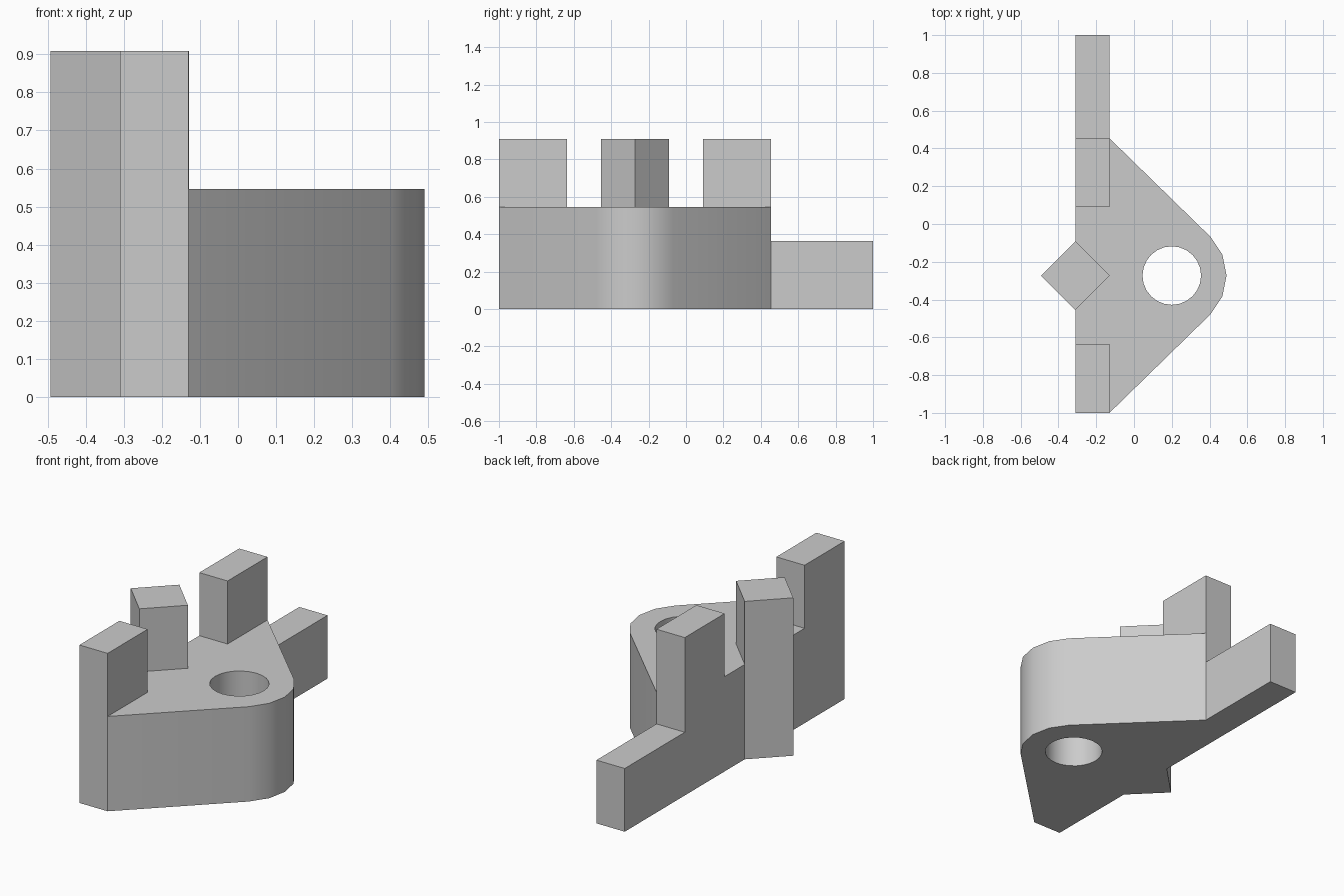
import bpy
import bmesh
from math import cos, sin, pi, radians
from mathutils import Matrix

cube = bpy.data.objects.get("Cube")
if cube:
    bpy.data.objects.remove(cube, do_unlink=True)

# Single grey finish
grey = bpy.data.materials.new("plain grey")
grey.use_nodes = True
colour = (0.6, 0.6, 0.6, 1)
grey.diffuse_color = colour
grey.node_tree.nodes["Principled BSDF"].inputs["Base Color"].default_value = colour

# Main dimensions
BACK, FACE = -0.31, -0.13
MID_Y = -0.273
END_Y = 0.454
BODY_H, POST_H, ARM_H = 0.546, 0.909, 0.364


def ring(cx, cy, radius, sides):
    return [(cx + radius * cos(2 * pi * i / sides),
             cy + radius * sin(2 * pi * i / sides)) for i in range(sides)]


def prism(name, outline, z0, z1, turn=None):
    """Extrude a flat outline from z0 to z1, optionally turned by a matrix."""
    bm = bmesh.new()
    base = bm.faces.new([bm.verts.new((x, y, z0)) for x, y in outline])
    new = bmesh.ops.extrude_face_region(bm, geom=[base])["geom"]
    top = [v for v in new if isinstance(v, bmesh.types.BMVert)]
    bmesh.ops.translate(bm, verts=top, vec=(0, 0, z1 - z0))
    if turn:
        bm.transform(turn)
    bmesh.ops.recalc_face_normals(bm, faces=bm.faces)
    mesh = bpy.data.meshes.new(name)
    bm.to_mesh(mesh)
    bm.free()
    mesh.materials.append(grey)
    obj = bpy.data.objects.new(name, mesh)
    bpy.context.collection.objects.link(obj)
    return obj


def block(name, y0, y1, z0, z1):
    return prism(name, [(BACK, y0), (FACE, y0), (FACE, y1), (BACK, y1)], z0, z1)


def activate(obj):
    bpy.ops.object.select_all(action='DESELECT')
    obj.select_set(True)
    bpy.context.view_layer.objects.active = obj


def drill(obj, cutter):
    cutter.hide_render = True
    mod = obj.modifiers.new("hole", 'BOOLEAN')
    mod.operation = 'DIFFERENCE'
    mod.solver = 'EXACT'
    mod.object = cutter
    activate(obj)
    bpy.ops.object.modifier_apply(modifier=mod.name)
    bpy.data.objects.remove(cutter, do_unlink=True)


# Wedge body with a rounded nose and a vertical bore
nose = [(0.2 + 0.29 * cos(radians(a)), MID_Y + 0.29 * sin(radians(a)))
        for a in (-45, -22.5, 0, 22.5, 45)]
body = prism("wedge_body", [(BACK, -1), (FACE, -1)] + nose
             + [(FACE, END_Y), (BACK, END_Y)], 0, BODY_H)
drill(body, prism("bore_cutter", ring(0.2, MID_Y, 0.155, 24), -0.2, 1))
activate(body)
bpy.ops.object.shade_smooth_by_angle(angle=radians(30))

# Upright posts at both ends of the body
block("front_post", -1, -0.636, BODY_H, POST_H)
block("rear_post", 0.091, END_Y, BODY_H, POST_H)

# Diamond post standing through the back wall
prism("diamond_post", ring(BACK, MID_Y, 0.182, 4), 0, POST_H)

# Rear arm with an eight-sided cross hole
arm = block("rear_arm", END_Y, 1, 0, ARM_H)
cross = Matrix.Translation((0, 0.815, ARM_H / 2)) @ Matrix.Rotation(pi / 2, 4, 'Y')
drill(arm, prism("cross_hole_cutter", ring(0, 0, 0.081, 8), -1, 1, cross))
